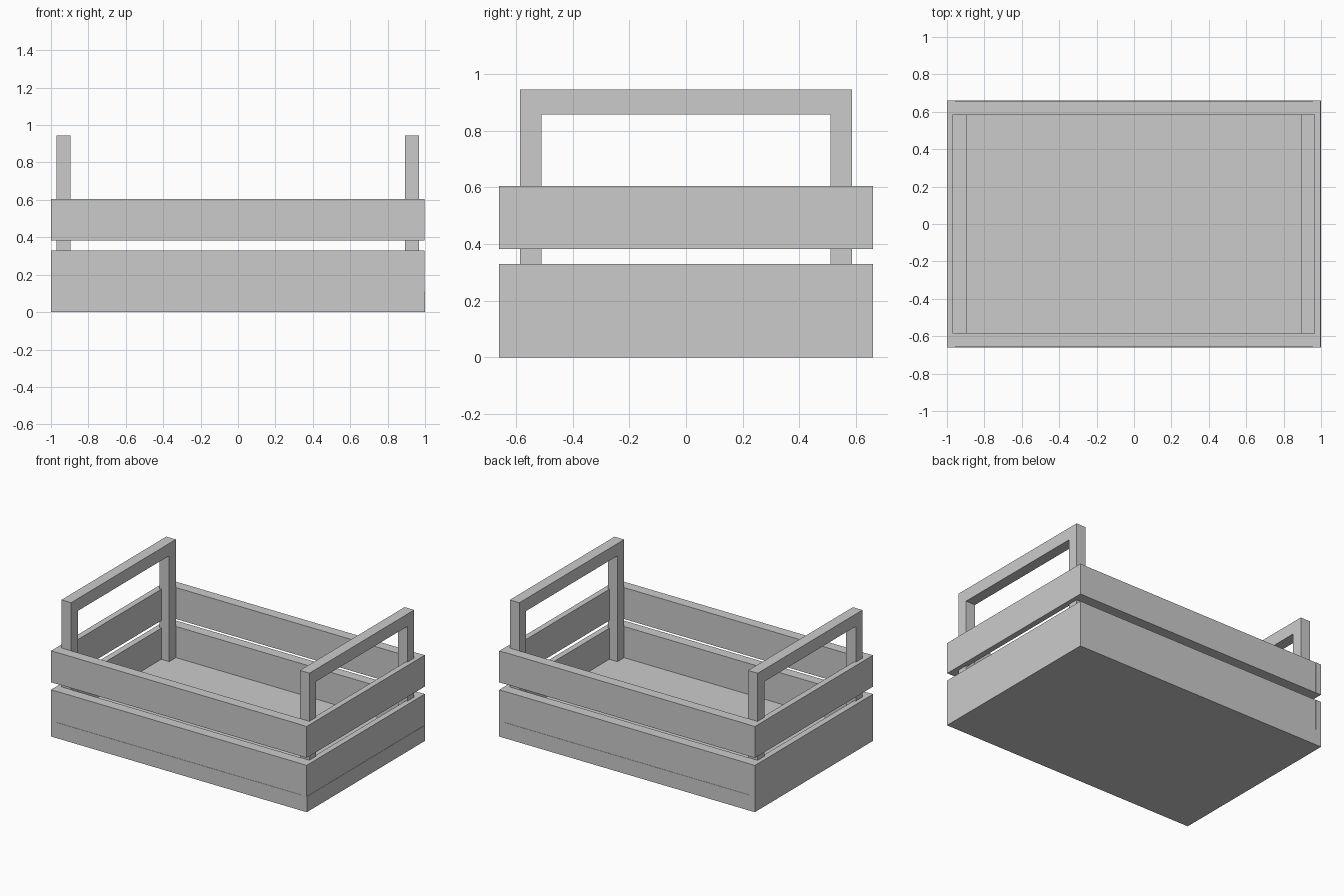
import bpy, bmesh

if "Cube" in bpy.data.objects:
    bpy.data.objects.remove(bpy.data.objects["Cube"])


def box(name, x, y, z):
    """Box from (min, max) ranges."""
    bm = bmesh.new()
    bmesh.ops.create_cube(bm, size=1)
    for v in bm.verts:
        v.co = [r[0] + (c + 0.5) * (r[1] - r[0]) for c, r in zip(v.co, (x, y, z))]
    mesh = bpy.data.meshes.new(name)
    bm.to_mesh(mesh)
    bm.free()
    obj = bpy.data.objects.new(name, mesh)
    bpy.context.collection.objects.link(obj)
    return obj


def handle(name, x0, x1):
    """Upside-down U frame: profile in y/z extruded along x."""
    half, inner, low, bar, top = 0.585, 0.51, 0.11, 0.858, 0.945
    profile = [(-half, low), (-inner, low), (-inner, bar), (inner, bar),
               (inner, low), (half, low), (half, top), (-half, top)]
    bm = bmesh.new()
    face = bm.faces.new([bm.verts.new((x0, y, z)) for y, z in profile])
    ext = bmesh.ops.extrude_face_region(bm, geom=[face], use_keep_orig=True)
    verts = [g for g in ext["geom"] if isinstance(g, bmesh.types.BMVert)]
    bmesh.ops.translate(bm, verts=verts, vec=(x1 - x0, 0, 0))
    bmesh.ops.recalc_face_normals(bm, faces=bm.faces)
    mesh = bpy.data.meshes.new(name)
    bm.to_mesh(mesh)
    bm.free()
    bpy.context.collection.objects.link(bpy.data.objects.new(name, mesh))


W, D = 1.0, 0.66      # half width and half depth
END = 0.957           # inner face of the end slats
SIDE = 0.585          # inner face of the long slats

# Floor slab
box("crate_base", (-W, W), (-D, D), (0, 0.11))

# Two rows of slats around the crate
for row, z in (("lower", (0.11, 0.33)), ("upper", (0.383, 0.605))):
    box(row + "_front_slat", (-END, END), (-D + 0.002, -SIDE), z)
    box(row + "_back_slat", (-END, END), (SIDE, D - 0.002), z)
    box(row + "_left_slat", (-W, -END), (-D, D), z)
    box(row + "_right_slat", (END, W - 0.002), (-D, D), z)

# Carrying handles at both ends, standing on the floor
handle("left_handle", -0.97, -0.895)
handle("right_handle", 0.893, 0.968)
